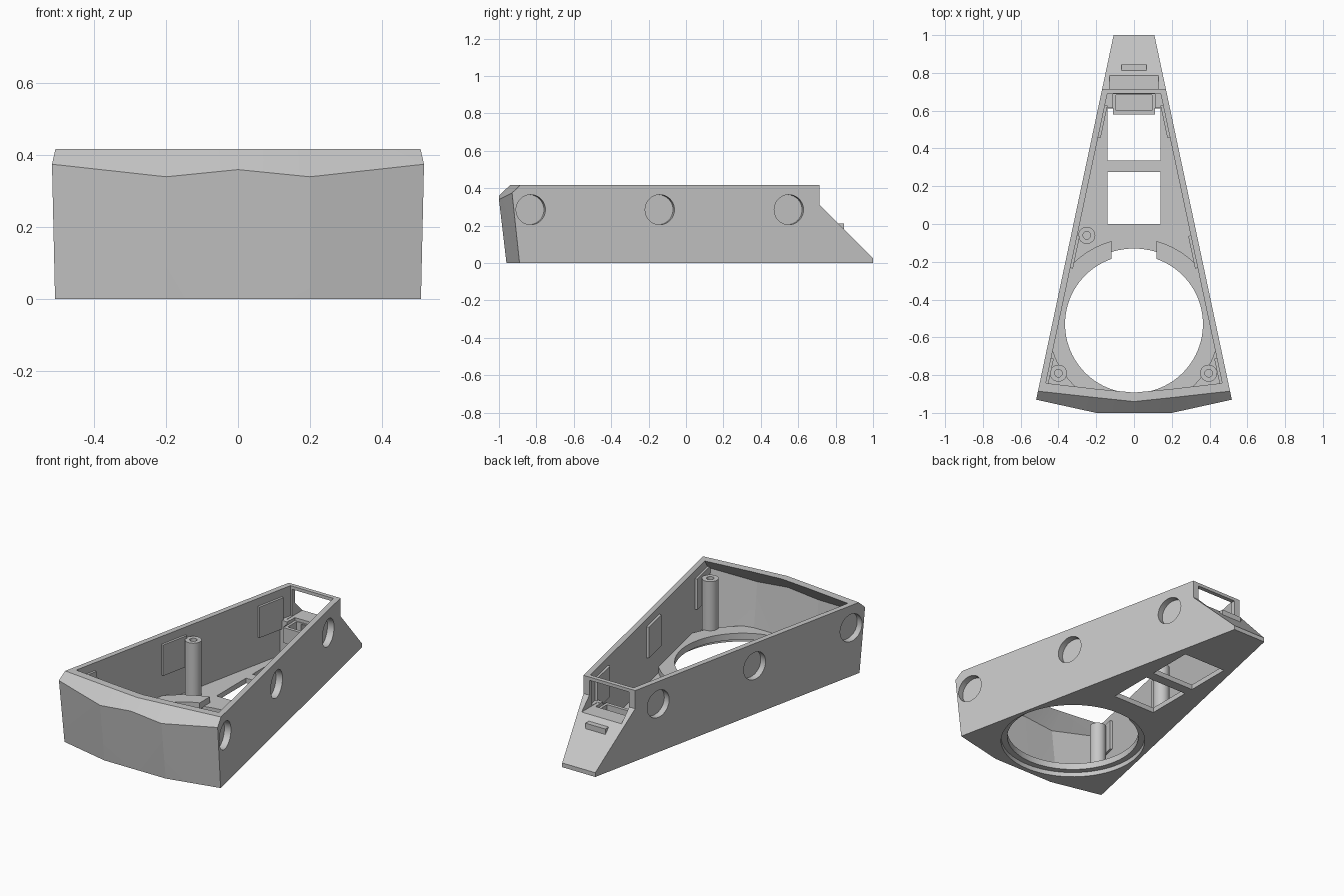
import bpy, bmesh, math
from mathutils import Matrix, Vector

if "Cube" in bpy.data.objects:
    bpy.data.objects.remove(bpy.data.objects["Cube"])

grey = bpy.data.materials.new("plain_grey")
grey.diffuse_color = (0.57, 0.57, 0.57, 1)
grey.use_nodes = True
grey.node_tree.nodes["Principled BSDF"].inputs["Base Color"].default_value = grey.diffuse_color

SLOPE = 0.2125                      # taper of the side walls
ANG = math.atan(SLOPE)


def half(y, inset=0.0):
    return 0.108 + SLOPE * (1 - y) - inset


def finish(name, bm):
    bmesh.ops.recalc_face_normals(bm, faces=bm.faces)
    me = bpy.data.meshes.new(name)
    bm.to_mesh(me)
    bm.free()
    me.materials.append(grey)
    ob = bpy.data.objects.new(name, me)
    bpy.context.collection.objects.link(ob)
    return ob


def loft(name, rings):
    bm = bmesh.new()
    vs = [[bm.verts.new(p) for p in r] for r in rings]
    n = len(rings[0])
    for a, b in zip(vs, vs[1:]):
        for i in range(n):
            j = (i + 1) % n
            bm.faces.new((a[i], a[j], b[j], b[i]))
    bm.faces.new(vs[0])
    bm.faces.new(vs[-1])
    bmesh.ops.triangulate(bm, faces=bm.faces[:])
    return finish(name, bm)


def box(name, x0, x1, y0, y1, z0, z1, mat=Matrix()):
    bm = bmesh.new()
    m = Matrix.Translation(((x0 + x1) / 2, (y0 + y1) / 2, (z0 + z1) / 2))
    bmesh.ops.create_cube(bm, size=1, matrix=mat @ m @ Matrix.Diagonal((x1 - x0, y1 - y0, z1 - z0, 1)))
    return finish(name, bm)


def cyl(name, x, y, z0, z1, r, seg=32, mat=None):
    bm = bmesh.new()
    m = mat or Matrix.Translation((x, y, (z0 + z1) / 2))
    bmesh.ops.create_cone(bm, cap_ends=True, segments=seg, radius1=r, radius2=r, depth=z1 - z0, matrix=m)
    return finish(name, bm)


def combine(ob, other, op):
    mod = ob.modifiers.new("b", 'BOOLEAN')
    mod.object, mod.operation, mod.solver = other, op, 'EXACT'
    bpy.context.view_layer.objects.active = ob
    bpy.ops.object.modifier_apply(modifier=mod.name)
    bpy.data.objects.remove(other)


def cut(ob, other):
    combine(ob, other, 'DIFFERENCE')


def add(ob, other):
    combine(ob, other, 'UNION')


def section(back, front, inset=0.0):
    """Ring with a tapered body and a faceted front; front = (y, z) at corner, 0.2 and 0."""
    (yc, zc), (ym, zm), (y0, z0) = front
    right = [(half(back, inset), back, zc), (half(yc, inset), yc, zc), (0.2, ym, zm)]
    return right + [(0, y0, z0)] + [(-x, y, z) for x, y, z in reversed(right)]


# outer shell with slanted front and chamfered front rim
body = loft("wedge_housing", [
    section(1, [(-0.89, 0), (-0.96, 0), (-0.96, 0)]),
    section(1, [(-0.93, 0.375), (-1, 0.34), (-1, 0.36)]),
    section(1, [(-0.885, 0.417), (-0.919, 0.417), (-0.94, 0.417)])])

# sloping tail
prof = [(0.715, 0.6), (0.715, 0.31), (1.05, -0.025), (1.2, -0.025), (1.2, 0.6)]
cut(body, loft("tail_cutter", [[(x, y, z) for y, z in prof] for x in (-0.6, 0.6)]))

# back window, cut before the cavities meet it
cut(body, box("window", -0.13, 0.13, 0.64, 0.787, 0.238, 0.398))

# main cavity
W = 0.033
cut(body, loft("cavity_cutter", [
    section(0.615, [(-0.85, 0.03), (-0.915, 0.03), (-0.917, 0.03)], W),
    section(0.615, [(-0.885, 0.36), (-0.95, 0.325), (-0.95, 0.345)], W),
    section(0.615, [(-0.84, 0.42), (-0.871, 0.42), (-0.89, 0.42)], W),
    section(0.615, [(-0.84, 0.6), (-0.871, 0.6), (-0.89, 0.6)], W)]))


# upper part of the cavity at the back
def quad(z):
    return [(s * half(y, W), y, z) for s, y in ((1, 0.55), (1, 0.69), (-1, 0.69), (-1, 0.55))]


cut(body, loft("back_cutter", [quad(0.24), quad(0.62)]))

# large opening through the floor
C = -0.53
cut(body, cyl("floor_opening", 0, C, -0.1, 0.05, 0.4, 96))

# raised ring round the opening, with a gap at the back
ring = cyl("ring", 0, C, 0.027, 0.065, 0.455, 96)
cut(ring, cyl("ring_hole", 0, C, -0.1, 0.2, 0.365, 96))
cut(ring, box("ring_gap", -0.12, 0.12, C, 0.1, -0.1, 0.2))
clip = [section(0.6, [(-0.865, z), (-0.925, z), (-0.935, z)], 0.02) for z in (-0.1, 0.3)]
combine(ring, loft("ring_clip", clip), 'INTERSECT')
add(body, ring)

# screw posts
posts = [(-0.25, -0.06), (-0.4, -0.79), (0.395, -0.79)]
for x, y in posts:
    add(body, cyl("post", x, y, 0.015, 0.355, 0.045))
    cut(body, cyl("post_hole", x, y, 0.08, 0.5, 0.02))

# pads inside and round recesses outside, along both side walls
for s in (1, -1):
    for yc, yp in ((-0.83, -0.79), (-0.14, -0.14), (0.55, 0.55)):
        turn = Matrix.Rotation(s * ANG, 4, 'Z')
        at = Matrix.Translation((s * half(yp), yp, 0.28)) @ turn
        xs = sorted((-s * 0.046, -s * 0.02))
        add(body, box("pad", *xs, -0.088, 0.088, -0.091, 0.091, at))
        hole = Matrix.Translation((s * half(yc), yc, 0.285)) @ turn @ Matrix.Rotation(math.pi / 2, 4, 'Y')
        cut(body, cyl("recess", 0, 0, -0.038, 0.038, 0.08, 48, hole))

# rectangular floor openings
cut(body, box("floor_hole_front", -0.14, 0.14, 0, 0.275, -0.1, 0.1))
cut(body, box("floor_hole_back", -0.14, 0.14, 0.335, 0.612, -0.1, 0.1))

# socket bracket and cable slot
add(body, box("socket", -0.11, 0.11, 0.58, 0.65, 0.13, 0.225))
cut(body, box("socket_top", -0.11, 0.11, 0.57, 0.687, 0.22, 0.3))
cut(body, box("socket_pocket", -0.095, 0.095, 0.60, 0.682, 0.16, 0.3))
cut(body, box("cable_slot", -0.065, 0.065, 0.65, 0.845, 0.18, 0.212))

# flat walls, smooth round parts
bpy.ops.object.select_all(action='DESELECT')
body.select_set(True)
bpy.context.view_layer.objects.active = body
bpy.ops.object.shade_smooth_by_angle(angle=math.radians(12))
